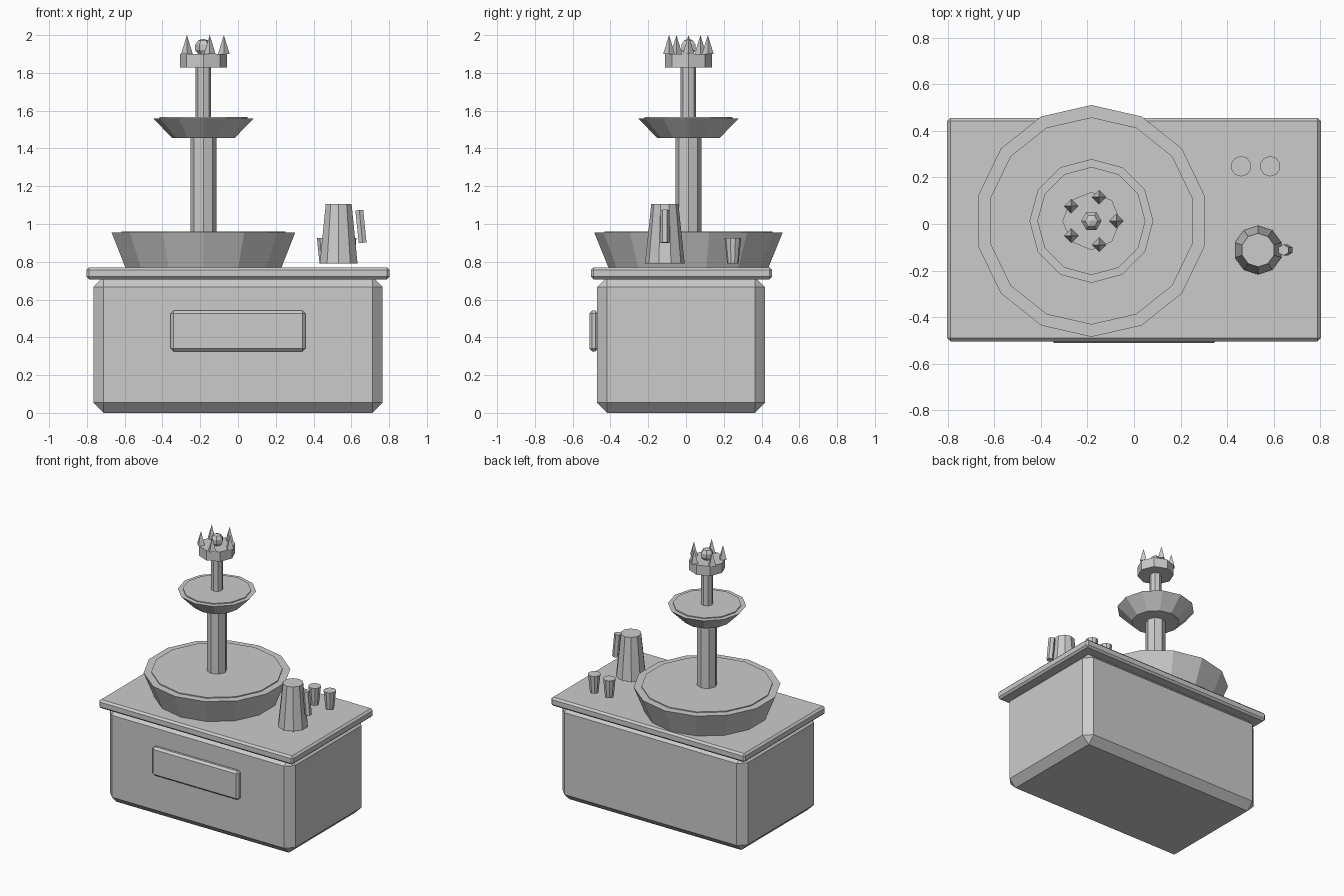
import bpy, bmesh
from math import cos, sin, pi, radians
from mathutils import Matrix

if "Cube" in bpy.data.objects:
    bpy.data.objects.remove(bpy.data.objects["Cube"], do_unlink=True)

grey = bpy.data.materials.new("plain grey")
grey.use_nodes = True
grey.diffuse_color = (0.6, 0.6, 0.6, 1)
grey.node_tree.nodes["Principled BSDF"].inputs["Base Color"].default_value = (0.6, 0.6, 0.6, 1)


def finish(name, bm):
    mesh = bpy.data.meshes.new(name)
    bm.to_mesh(mesh)
    bm.free()
    mesh.materials.append(grey)
    obj = bpy.data.objects.new(name, mesh)
    bpy.context.collection.objects.link(obj)
    return obj


def box(name, half_x, y0, y1, z0, z1, bevel):
    """Chamfered box centred on x = 0."""
    bm = bmesh.new()
    size = Matrix.Diagonal((2 * half_x, y1 - y0, z1 - z0, 1))
    place = Matrix.Translation((0, (y0 + y1) / 2, (z0 + z1) / 2))
    bmesh.ops.create_cube(bm, size=1, matrix=place @ size)
    bmesh.ops.bevel(bm, geom=bm.edges[:], offset=bevel, segments=1, affect='EDGES')
    return finish(name, bm)


def cone(name, x, y, z0, z1, r0, r1, sides, tilt=0):
    """Closed faceted cone or cylinder standing between two heights."""
    bm = bmesh.new()
    place = Matrix.Translation((x, y, (z0 + z1) / 2)) @ Matrix.Rotation(tilt, 4, 'Y')
    bmesh.ops.create_cone(bm, cap_ends=True, segments=sides, radius1=r0, radius2=r1,
                          depth=z1 - z0, matrix=place)
    return finish(name, bm)


# Cabinet, counter and front panel
box("cabinet", 0.766, -0.471, 0.418, 0, 0.72, 0.054)
box("countertop", 0.803, -0.504, 0.456, 0.707, 0.771, 0.014)
box("front_panel", 0.357, -0.512, -0.465, 0.326, 0.541, 0.015)

# Tiered fountain
cx, cy = -0.183, 0.013
cone("lower_basin", cx, cy, 0.765, 0.954, 0.422, 0.498, 14)
cone("lower_water", cx, cy, 0.93, 0.961, 0.445, 0.445, 14)
cone("lower_column", cx, cy, 0.94, 1.47, 0.069, 0.069, 8)
cone("upper_basin", cx, cy, 1.455, 1.559, 0.165, 0.266, 12)
cone("upper_water", cx, cy, 1.54, 1.566, 0.232, 0.232, 12)
cone("upper_column", cx, cy, 1.55, 1.84, 0.041, 0.041, 8)

# Crown with five spikes and a ball
cone("crown_ring", cx, cy, 1.828, 1.9, 0.125, 0.125, 8)
for i in range(5):
    a = 2 * pi * i / 5
    cone(f"crown_spike_{i + 1}", cx + 0.108 * cos(a), cy + 0.108 * sin(a),
         1.9, 2.0, 0.031, 0, 4)
bm = bmesh.new()
bmesh.ops.create_uvsphere(bm, u_segments=6, v_segments=5, radius=0.046,
                          matrix=Matrix.Translation((cx, cy, 1.935))
                          @ Matrix.Rotation(radians(30), 4, 'Z'))
finish("crown_ball", bm)

# Jug with handle, and two cups
cone("jug", 0.533, -0.112, 0.79, 1.106, 0.105, 0.072, 10)
cone("jug_handle", 0.651, -0.112, 0.9, 1.074, 0.024, 0.024, 6, -0.1)
for side, x in (("right", 0.46), ("left", 0.585)):
    cone(f"{side}_cup", x, 0.248, 0.79, 0.925, 0.03, 0.044, 10)
